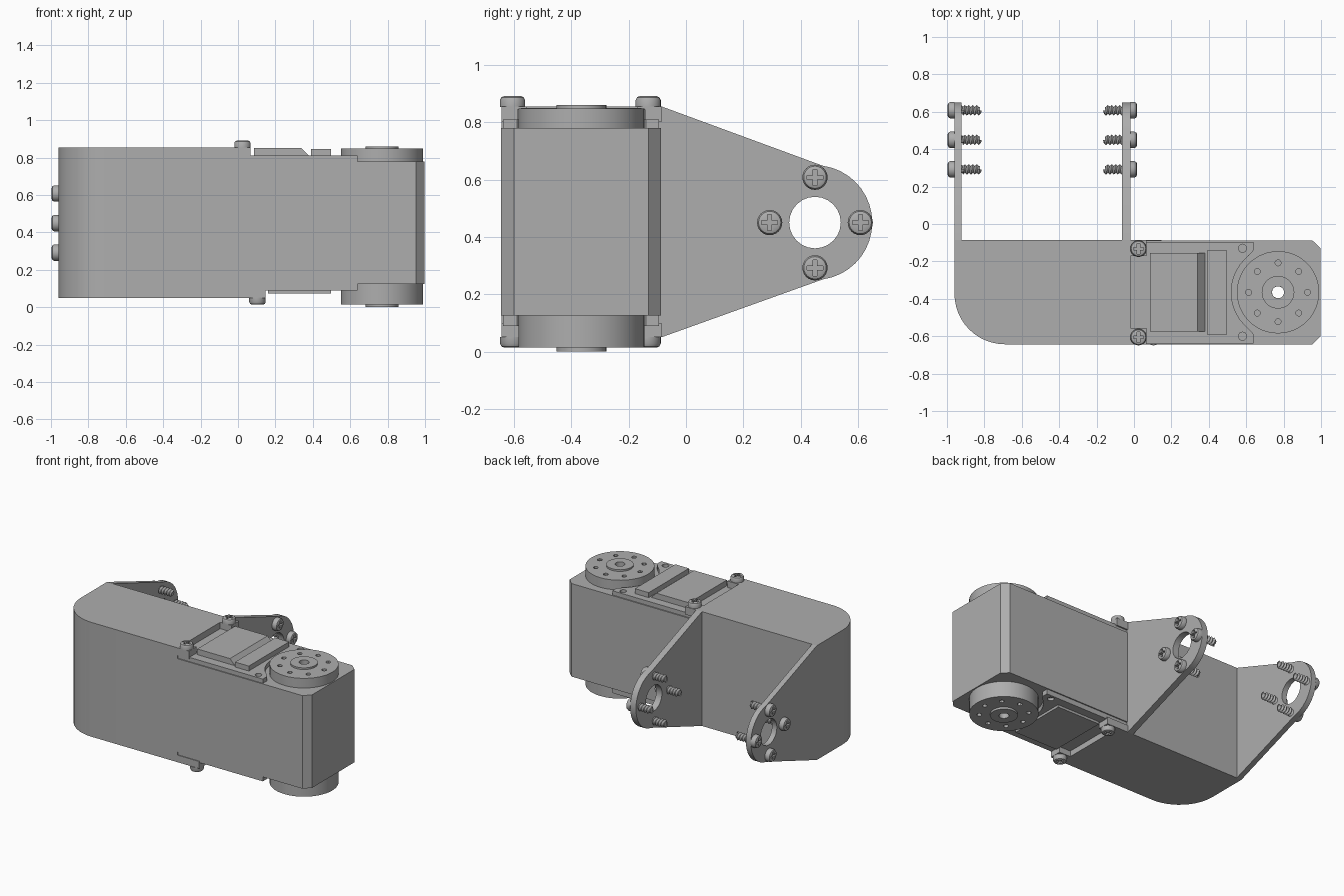
import bpy, bmesh, math
from mathutils import Vector, Matrix

if "Cube" in bpy.data.objects:
    bpy.data.objects.remove(bpy.data.objects["Cube"])

GREY = (0.42, 0.42, 0.42, 1)
metal = bpy.data.materials.new("plain grey")
metal.use_nodes = True
metal.diffuse_color = GREY
metal.node_tree.nodes["Principled BSDF"].inputs["Base Color"].default_value = GREY
parts = []


def finish(name, bm):
    bmesh.ops.recalc_face_normals(bm, faces=bm.faces)
    mesh = bpy.data.meshes.new(name)
    bm.to_mesh(mesh)
    bm.free()
    mesh.materials.append(metal)
    ob = bpy.data.objects.new(name, mesh)
    bpy.context.collection.objects.link(ob)
    parts.append(ob)
    return ob


def prism(name, outline, low, high, along="z"):
    """Extrude a 2D outline along z (outline in x, y) or along x (outline in y, z)."""
    bm = bmesh.new()
    place = (lambda a, b, t: (a, b, t)) if along == "z" else (lambda a, b, t: (t, a, b))
    face = bm.faces.new([bm.verts.new(place(a, b, low)) for a, b in outline])
    grown = bmesh.ops.extrude_face_region(bm, geom=[face])["geom"]
    shift = Vector(place(0, 0, high - low))
    bmesh.ops.translate(bm, vec=shift, verts=[v for v in grown if isinstance(v, bmesh.types.BMVert)])
    return finish(name, bm)


def box(name, x, y, z):
    return prism(name, [(x[0], y[0]), (x[1], y[0]), (x[1], y[1]), (x[0], y[1])], *z)


def arc(cx, cy, r, start, end, steps):
    angles = [math.radians(start + (end - start) * i / steps) for i in range(steps + 1)]
    return [(cx + r * math.cos(a), cy + r * math.sin(a)) for a in angles]


def circle(cx, cy, r, sides):
    return arc(cx, cy, r, 0, 360, sides)[:-1]


def lathe(name, profile, sides=32):
    bm = bmesh.new()
    verts = [bm.verts.new((r, 0, z)) for r, z in profile]
    edges = [bm.edges.new(pair) for pair in zip(verts, verts[1:])]
    bmesh.ops.spin(bm, geom=verts + edges, cent=(0, 0, 0), axis=(0, 0, 1),
                   angle=2 * math.pi, steps=sides)
    bmesh.ops.remove_doubles(bm, verts=bm.verts, dist=0.0001)
    return finish(name, bm)


def cut(ob, *cutters):
    for cutter in cutters:
        mod = ob.modifiers.new("cut", "BOOLEAN")
        mod.operation, mod.solver, mod.object = "DIFFERENCE", "EXACT", cutter
    bpy.context.view_layer.update()
    graph = bpy.context.evaluated_depsgraph_get()
    mesh = bpy.data.meshes.new_from_object(ob.evaluated_get(graph))
    ob.modifiers.clear()
    ob.data = mesh
    for cutter in cutters:
        parts.remove(cutter)
        bpy.data.objects.remove(cutter)


# Bracket block with one rounded corner, and its screw ears
FRONT, BACK, LOW, HIGH = -0.643, -0.085, 0.05, 0.855
prism("bracket_body", arc(-0.69, -0.373, 0.27, 180, 270, 12)
      + [(-0.02, FRONT), (-0.02, BACK), (-0.96, BACK)], LOW, HIGH)
for side, y in (("front", (FRONT, -0.557)), ("back", (-0.17, BACK))):
    box("top_ear_" + side, (-0.03, 0.068), y, (0.8, HIGH))
    box("bottom_ear_" + side, (-0.03, 0.148), y, (LOW, 0.1))
box("bottom_lip", (-0.03, 0.06), (-0.56, -0.165), (LOW, 0.1))

# Two tapered arms with a round bore
HUB_Y, HUB_Z = 0.45, 0.45
for name, x in (("right_arm", (-0.96, -0.922)), ("left_arm", (-0.065, -0.02))):
    arm = prism(name, [(-0.1, LOW), (BACK, LOW)] + arc(HUB_Y, HUB_Z, 0.2, -82, 82, 18)
                + [(BACK, HIGH), (-0.1, HIGH)], *x, along="x")
    cut(arm, prism("bore", circle(HUB_Y, HUB_Z, 0.09, 24), x[0] - 0.1, x[1] + 0.1, along="x"))

# Motor case with chamfered end corners and a through axle hole
AX, AY = 0.77, -0.365
case = prism("motor_case", [(-0.02, -0.645), (0.953, -0.645), (0.997, -0.6), (0.997, -0.13),
                            (0.953, -0.087), (-0.02, -0.087)], 0.125, 0.78)
cut(case, prism("axle_hole", circle(AX, AY, 0.032, 20), -0.1, 1))

# Lids with a curved recess around the horn
lid_outline = ([(-0.02, -0.095), (0.64, -0.095), (0.64, -0.14)]
               + arc(AX, AY, 0.25, 129, 231, 14)
               + [(0.64, -0.59), (0.64, -0.638), (-0.02, -0.638)])
for name, low, high in (("top_lid", 0.775, 0.81), ("bottom_lid", 0.09, 0.13)):
    lid = prism(name, lid_outline, low, high)
    face = high if name == "top_lid" else low
    cut(lid, *[prism("lid_hole", circle(0.58, y, 0.022, 16), face - 0.02, face + 0.02)
               for y in (-0.13, -0.6)])

# Raised covers on the lids
cover = box("top_cover", (0.085, 0.388), (-0.575, -0.155), (0.8, 0.85))
for v in cover.data.vertices:
    if v.co.x > 0.3 and v.co.z > 0.84:
        v.co.x = 0.34
box("top_rib", (0.39, 0.497), (-0.59, -0.142), (0.8, 0.845))
box("bottom_cover", (0.16, 0.497), (-0.575, -0.155), (0.073, 0.1))

# Horn discs with a raised centre and a ring of holes
for name, inner, outer, tip in (("top_horn", 0.775, 0.848, 0.86), ("bottom_horn", 0.13, 0.015, 0)):
    horn = lathe(name, [(0.032, inner), (0.22, inner), (0.22, outer), (0.087, outer),
                        (0.087, tip), (0.032, tip), (0.032, inner)], 48)
    horn.data.transform(Matrix.Translation((AX, AY, 0)))
    ring = circle(AX, AY, 0.157, 8)
    cut(horn, *[prism("horn_hole", circle(x, y, 0.016, 12), outer - 0.03, outer + 0.03)
                for x, y in ring])

# Cross-head screw: rounded head
head = lathe("screw_head", [(0, 0.036), (0.03, 0.036), (0.039, 0.032), (0.044, 0.022),
                            (0.044, -0.001), (0, -0.001)], 24)
L, W = 0.028, 0.007
cut(head, prism("cross_slot", [(-L, -W), (-W, -W), (-W, -L), (W, -L), (W, -W), (L, -W),
                               (L, W), (W, W), (W, L), (-W, L), (-W, W), (-L, W)], 0.018, 0.05))

# Screw thread: a helical ridge around a core
shaft = bmesh.new()
N, TURNS, PITCH = 14, 4, 0.021
crest, root = [], []
for k in range(N * (TURNS + 1) + 1):
    a, z = 2 * math.pi * k / N, -0.038 - PITCH * k / N
    c, s = math.cos(a), math.sin(a)
    crest.append(shaft.verts.new((0.028 * c, 0.028 * s, min(z, -0.03) + 0.008)))
    root.append(shaft.verts.new((0.018 * c, 0.018 * s, z - PITCH / 2 + 0.008)))
for k in range(N * (TURNS + 1)):
    shaft.faces.new((crest[k], crest[k + 1], root[k + 1], root[k]))
    if k < N * TURNS:
        shaft.faces.new((root[k], root[k + 1], crest[k + N + 1], crest[k + N]))
bmesh.ops.create_cone(shaft, cap_ends=True, segments=N, radius1=0.018, radius2=0.018,
                      depth=0.136, matrix=Matrix.Translation((0, 0, -0.068)))
thread = finish("screw_thread", shaft)


def screw(name, place, turn=0):
    for source, suffix in ((head, "_head"), (thread, "_thread")):
        ob = bpy.data.objects.new(name + suffix, source.data)
        ob.matrix_world = Matrix.Translation(place) @ turn
        bpy.context.collection.objects.link(ob)
        parts.append(ob)


# Four screws per arm, and two screws on each of the top and bottom ears
for y, z in circle(HUB_Y, HUB_Z, 0.158, 4):
    screw("right_arm_screw", (-0.96, y, z), Matrix.Rotation(-math.pi / 2, 4, "Y"))
    screw("left_arm_screw", (-0.02, y, z), Matrix.Rotation(math.pi / 2, 4, "Y"))
for y in (-0.605, -0.132):
    screw("top_screw", (0.024, y, HIGH), Matrix.Identity(4))
    screw("bottom_screw", (0.104, y, LOW), Matrix.Rotation(math.pi, 4, "X"))
for source in (head, thread):
    parts.remove(source)
    bpy.data.objects.remove(source)

# Smooth the round surfaces and keep the edges sharp
bpy.ops.object.select_all(action="DESELECT")
for ob in parts:
    ob.select_set(True)
bpy.context.view_layer.objects.active = parts[0]
bpy.ops.object.shade_smooth_by_angle(angle=math.radians(30))
